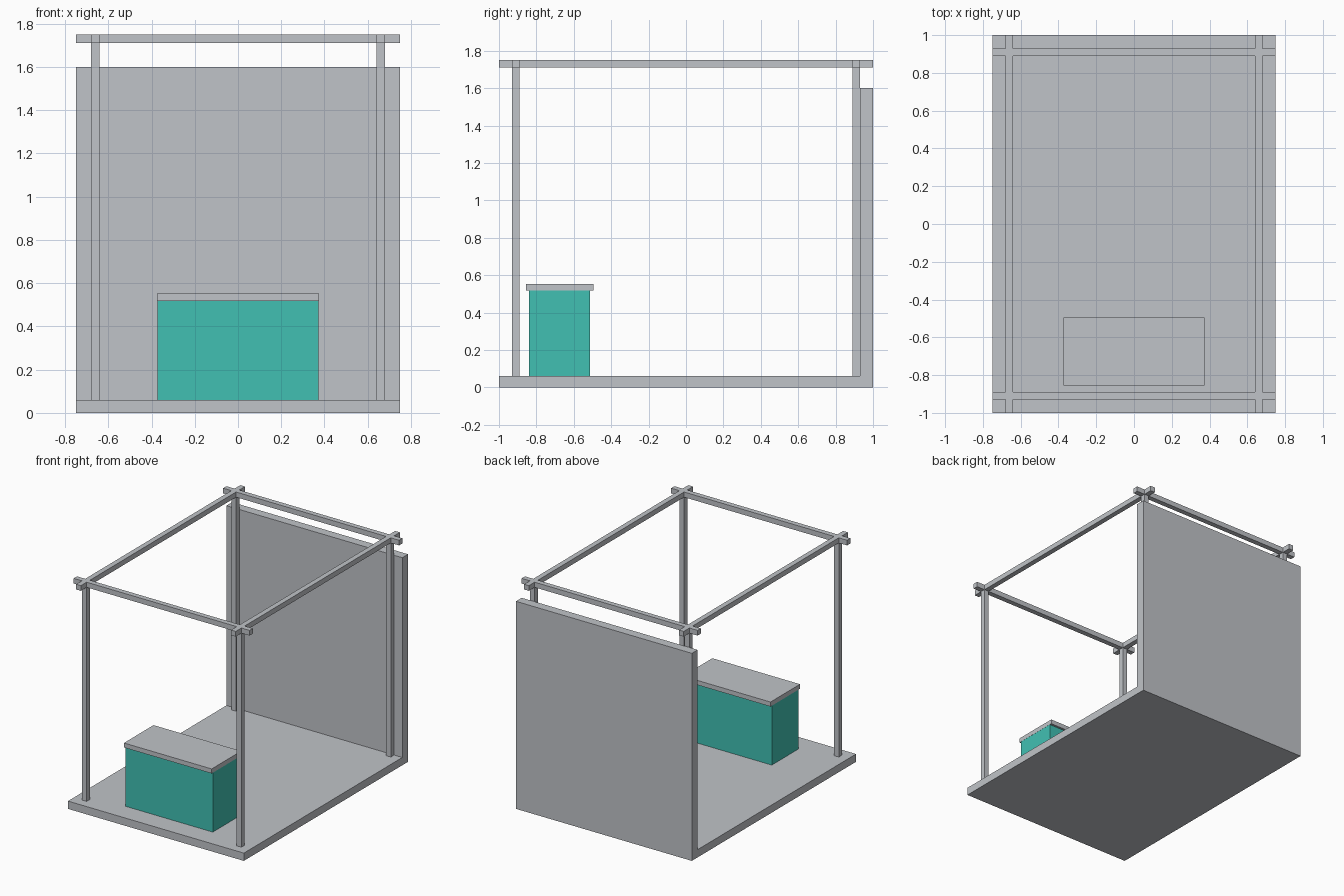
import bpy
import bmesh

cube = bpy.data.objects.get("Cube")
if cube:
    bpy.data.objects.remove(cube, do_unlink=True)


def material(name, color):
    mat = bpy.data.materials.new(name)
    mat.use_nodes = True
    mat.diffuse_color = (*color, 1)
    mat.node_tree.nodes["Principled BSDF"].inputs["Base Color"].default_value = (*color, 1)
    return mat


GREY = material("light grey", (0.53, 0.55, 0.58))
TEAL = material("teal", (0.053, 0.53, 0.45))


def finish(name, bm, mat):
    bmesh.ops.recalc_face_normals(bm, faces=bm.faces)
    mesh = bpy.data.meshes.new(name)
    bm.to_mesh(mesh)
    bm.free()
    mesh.materials.append(mat)
    obj = bpy.data.objects.new(name, mesh)
    bpy.context.collection.objects.link(obj)
    return obj


def extrude(bm, faces, vec):
    geom = bmesh.ops.extrude_face_region(bm, geom=faces)["geom"]
    bmesh.ops.translate(bm, vec=vec, verts=[g for g in geom if isinstance(g, bmesh.types.BMVert)])


def box(name, low, high, mat):
    bm = bmesh.new()
    bmesh.ops.create_cube(bm, size=1)
    for v in bm.verts:
        v.co = [h if c > 0 else l for c, l, h in zip(v.co, low, high)]
    return finish(name, bm, mat)


W, FLOOR, WALL_Y = 0.75, 0.06, 0.93
BEAM_LOW, TOP = 1.71, 1.75
POST_X, POST_Y = (0.64, 0.68), (0.89, 0.93)

# Floor and back wall: one L-shaped profile swept across the width
bm = bmesh.new()
profile = [(-1, 0), (1, 0), (1, 1.6), (WALL_Y, 1.6), (WALL_Y, FLOOR), (-1, FLOOR)]
face = bm.faces.new([bm.verts.new((-W, y, z)) for y, z in profile])
extrude(bm, [face], (2 * W, 0, 0))
finish("floor_and_back_wall", bm, GREY)

# Roof frame: crossing beams as the odd rows and columns of a grid
bm = bmesh.new()
xs = [-W, -POST_X[1], -POST_X[0], *POST_X, W]
ys = [-1, -POST_Y[1], -POST_Y[0], *POST_Y, 1]
grid = [[bm.verts.new((x, y, BEAM_LOW)) for y in ys] for x in xs]
cells = []
for i in range(5):
    for j in range(5):
        if i % 2 or j % 2:
            cells.append(bm.faces.new((grid[i][j], grid[i + 1][j],
                                       grid[i + 1][j + 1], grid[i][j + 1])))
bmesh.ops.delete(bm, geom=[v for v in bm.verts if not v.link_faces], context="VERTS")
extrude(bm, cells, (0, 0, TOP - BEAM_LOW))
finish("roof_frame", bm, GREY)

# Four corner posts
for side, sx in (("right", -1), ("left", 1)):
    for end, sy in (("front", -1), ("back", 1)):
        x0, x1 = sorted(sx * p for p in POST_X)
        y0, y1 = sorted(sy * p for p in POST_Y)
        box(f"{end}_{side}_post", (x0, y0, FLOOR), (x1, y1, BEAM_LOW), GREY)

# Counter with overhanging top
box("counter_body", (-0.373, -0.84, FLOOR), (0.373, -0.512, 0.52), TEAL)
box("counter_top", (-0.374, -0.855, 0.518), (0.374, -0.495, 0.553), GREY)
